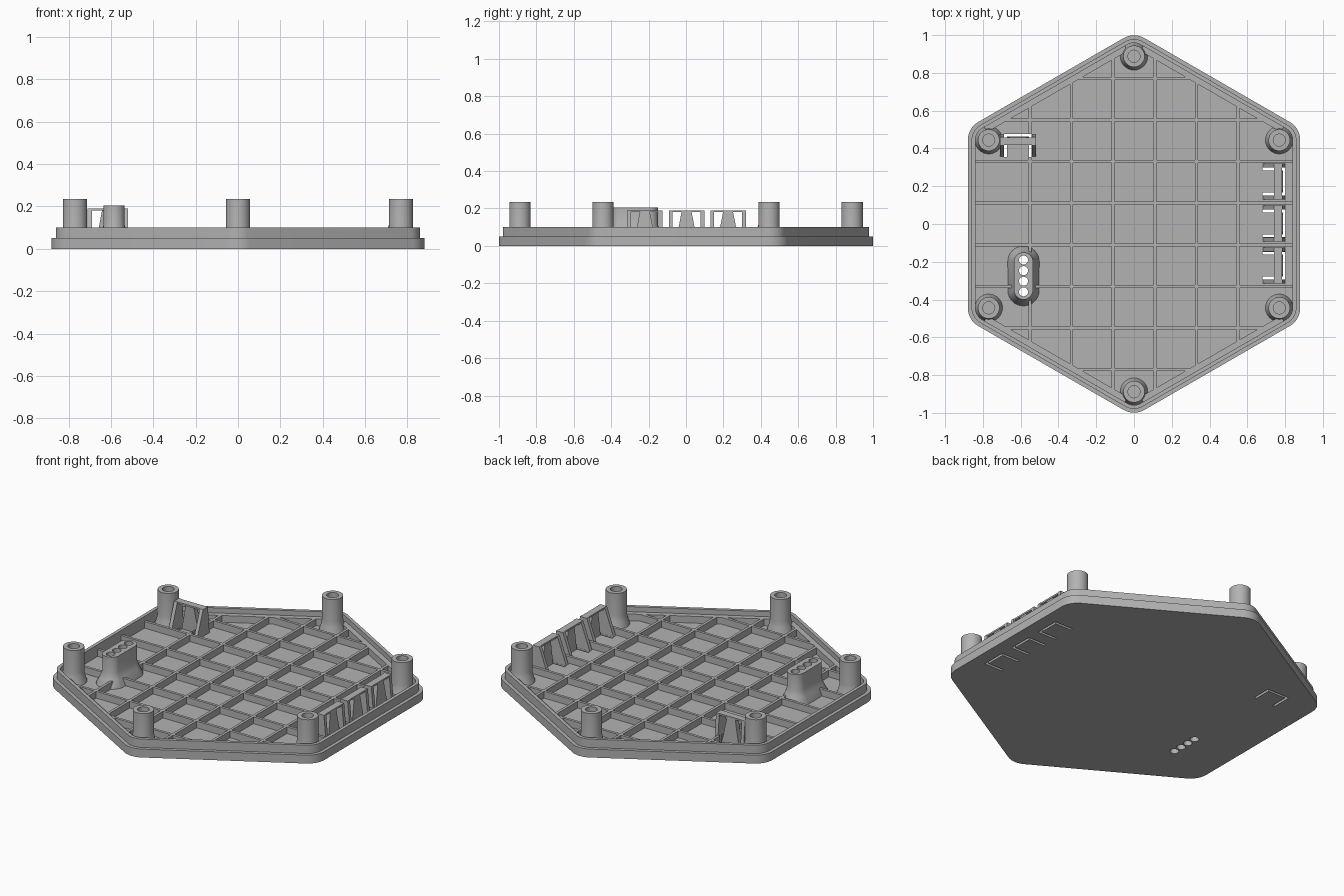
import bpy, bmesh, math
from mathutils import Matrix, Vector

cube = bpy.data.objects.get("Cube")
if cube:
    bpy.data.objects.remove(cube, do_unlink=True)

grey = bpy.data.materials.new("plastic grey")
grey.use_nodes = True
COLOUR = (0.45, 0.45, 0.45, 1)
grey.diffuse_color = COLOUR
grey.node_tree.nodes["Principled BSDF"].inputs["Base Color"].default_value = COLOUR

CORNER = 0.888                      # radius of the post circle and corner centres
FLAT = CORNER * math.cos(math.pi / 6)
FLOOR, RIB_TOP, PITCH = 0.03, 0.07, 0.22


def finish(name, bm, smooth=False):
    bmesh.ops.recalc_face_normals(bm, faces=bm.faces)
    mesh = bpy.data.meshes.new(name)
    bm.to_mesh(mesh)
    bm.free()
    mesh.materials.append(grey)
    ob = bpy.data.objects.new(name, mesh)
    bpy.context.collection.objects.link(ob)
    if smooth:
        smooth_sharp(ob)
    return ob


def smooth_sharp(ob):
    bpy.ops.object.select_all(action='DESELECT')
    ob.select_set(True)
    bpy.context.view_layer.objects.active = ob
    bpy.ops.object.shade_smooth_by_angle(angle=math.radians(25))


def loft(bm, rings):
    """Skin a list of equal point rings and cap both ends."""
    loops = [[bm.verts.new(p) for p in ring] for ring in rings]
    n = len(loops[0])
    for a, b in zip(loops, loops[1:]):
        for i in range(n):
            j = (i + 1) % n
            bm.faces.new((a[i], a[j], b[j], b[i]))
    bm.faces.new(loops[0][::-1])
    bm.faces.new(loops[-1])


def prism(bm, outline, z0, z1, place=Matrix()):
    loft(bm, [[place @ Vector((x, y, z)) for x, y in outline] for z in (z0, z1)])


def box(bm, x0, x1, y0, y1, z0, z1, place=Matrix()):
    prism(bm, [(x0, y0), (x1, y0), (x1, y1), (x0, y1)], z0, z1, place)


def hex_ring(apothem, z):
    """Rounded hexagon with its corners on +y and -y."""
    r, ring = apothem - FLAT, []
    for k in range(6):
        a = math.radians(30 + 60 * k)
        for s in range(9):
            t = a + math.radians(-30 + 60 * s / 8)
            ring.append((CORNER * math.cos(a) + r * math.cos(t),
                         CORNER * math.sin(a) + r * math.sin(t), z))
    return ring


def circle(r, x=0, y=0, n=32):
    return [(x + r * math.cos(2 * math.pi * i / n),
             y + r * math.sin(2 * math.pi * i / n)) for i in range(n)]


def capsule_ring(r, z, half=0.075):
    """Stadium outline, long along y."""
    return [(PLUG.x + x, PLUG.y + y + (half if i <= 16 else -half), z)
            for i, (x, y) in enumerate(circle(r))]


PLUG = Vector((-0.585, -0.275, 0))
# Clip frames: local x points outward, local y runs along the clip
clips = [Matrix.Translation((0.68, y, 0)) for y in (-0.22, 0.003, 0.225)]
clips.append(Matrix.Translation((-0.615, 0.355, 0)) @ Matrix.Rotation(math.pi / 2, 4, 'Z'))

# Tray: stepped rim around a recessed floor
bm = bmesh.new()
loft(bm, [hex_ring(a, z) for a, z in ((0.88, 0), (0.88, 0.05), (0.86, 0.05),
                                      (0.86, 0.10), (0.84, 0.10), (0.84, FLOOR))])
tray = finish("tray", bm)

# Grid ribs, trimmed to the hexagon, and ledges along the slanted walls
bm = bmesh.new()
T = 0.008
for i in range(8):
    y = (i - 3.5) * PITCH
    half = min(0.845, (0.845 - 0.866 * abs(y)) / 0.5)
    box(bm, -half, half, y - T, y + T, FLOOR, RIB_TOP)
for i in range(6):
    x = (i - 2.5) * PITCH
    half = (0.845 - 0.5 * abs(x)) / 0.866
    box(bm, x - T, x + T, -half, half, FLOOR, RIB_TOP)
for angle in (60, 120, 240, 300):
    turn = Matrix.Rotation(math.radians(angle), 4, 'Z')
    box(bm, 0.81, 0.85, -0.43, 0.43, FLOOR, RIB_TOP, turn)
ribs = finish("grid_ribs", bm)

# Connector housing with a flared foot
bm = bmesh.new()
loft(bm, [capsule_ring(r, z) for r, z in ((0.085, 0.02), (0.083, 0.035), (0.062, 0.075),
                                          (0.05, 0.11), (0.05, 0.205))])
housing = finish("connector_housing", bm)

# Cutter: four pin holes and a U-shaped slot under every clip
bm = bmesh.new()
for i in range(4):
    prism(bm, circle(0.024, PLUG.x, PLUG.y + (i - 1.5) * 0.056, 24), -0.1, 0.4)
W, V = 0.073, 0.058
slot = [(0, -W), (0.122, -W), (0.122, W), (0, W), (0, V), (0.108, V), (0.108, -V), (0, -V)]
for place in clips:
    prism(bm, slot, -0.1, 0.09, place)
cutter = finish("hole_cutter", bm)
cutter.hide_render = True

for ob in (tray, ribs, housing):
    mod = ob.modifiers.new("holes", 'BOOLEAN')
    mod.operation = 'DIFFERENCE'
    mod.solver = 'EXACT'
    mod.use_self = ob is ribs
    mod.object = cutter
    bpy.context.view_layer.update()
    graph = bpy.context.evaluated_depsgraph_get()
    cut = bpy.data.meshes.new_from_object(ob.evaluated_get(graph))
    ob.modifiers.clear()
    ob.data = cut
    smooth_sharp(ob)
bpy.data.objects.remove(cutter, do_unlink=True)

# Screw posts with flared feet and blind holes
profile = ((0.075, 0.02), (0.071, 0.04), (0.061, 0.07), (0.057, 0.10),
           (0.057, 0.235), (0.032, 0.235), (0.032, 0.10))
for k in range(6):
    a = math.radians(30 + 60 * k)
    cx, cy = CORNER * math.cos(a), CORNER * math.sin(a)
    bm = bmesh.new()
    loft(bm, [[(x, y, z) for x, y in circle(r, cx, cy)] for r, z in profile])
    finish(f"screw_post_{k + 1}", bm, True)

# Snap clips: two tapered side walls, a thin top bar and a tapered tongue
for k, place in enumerate(clips):
    bm = bmesh.new()
    side = [(0, 0.025), (0.12, 0.025), (0.105, 0.19), (0.06, 0.19)]
    for s in (-1, 1):
        loft(bm, [[place @ Vector((u, s * v, z)) for u, z in side] for v in (0.074, 0.095)])
    box(bm, 0.062, 0.103, -0.09, 0.09, 0.18, 0.19, place)
    loft(bm, [[place @ Vector(p) for p in ((u0, -v, z), (u1, -v, z), (u1, v, z), (u0, v, z))]
              for u0, u1, v, z in ((0.075, 0.107, 0.057, 0.025), (0.07, 0.1, 0.026, 0.185))])
    finish(f"snap_clip_{k + 1}", bm)
